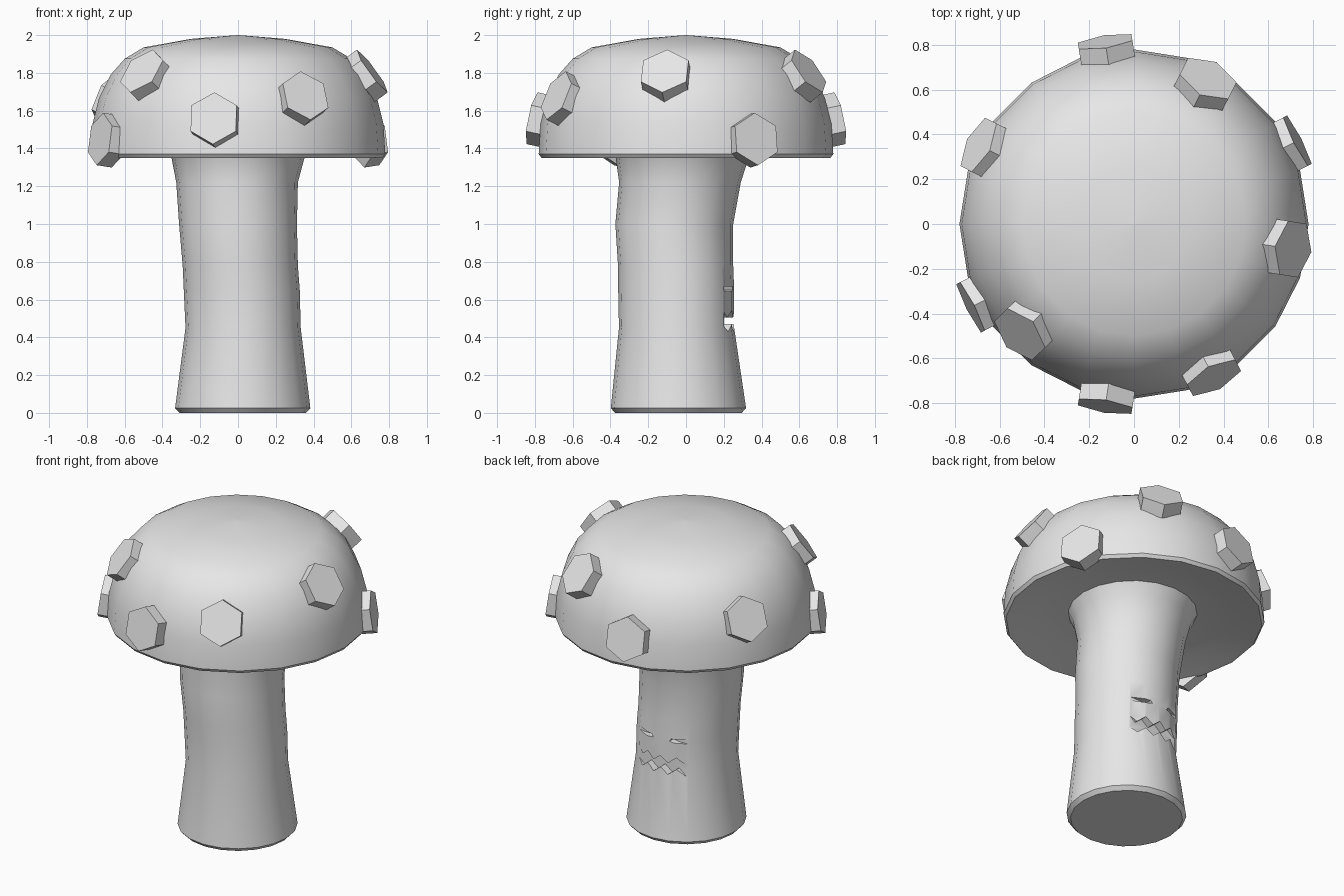
import bpy
import bmesh
from math import sin, cos, pi, radians
from mathutils import Matrix, Vector

if "Cube" in bpy.data.objects:
    bpy.data.objects.remove(bpy.data.objects["Cube"])

SIDES = 20

grey = bpy.data.materials.new("plain grey")
grey.use_nodes = True
grey.diffuse_color = (0.8, 0.8, 0.8, 1)
grey.node_tree.nodes["Principled BSDF"].inputs["Base Color"].default_value = (0.8, 0.8, 0.8, 1)


def ring(x, y, z, r, n=SIDES):
    return [Vector((x + r * cos(2 * pi * i / n), y + r * sin(2 * pi * i / n), z)) for i in range(n)]


def loft(name, rings, matrix=None):
    """Closed skin through equal-sized rings, with both ends filled."""
    bm = bmesh.new()
    loops = [[bm.verts.new(p) for p in points] for points in rings]
    n = len(loops[0])
    for a, b in zip(loops, loops[1:]):
        for i in range(n):
            j = (i + 1) % n
            bm.faces.new((a[i], a[j], b[j], b[i]))
    bm.faces.new(loops[0])
    bm.faces.new(loops[-1])
    if matrix:
        bm.transform(matrix)
    bmesh.ops.recalc_face_normals(bm, faces=bm.faces)
    mesh = bpy.data.meshes.new(name)
    bm.to_mesh(mesh)
    bm.free()
    obj = bpy.data.objects.new(name, mesh)
    bpy.context.collection.objects.link(obj)
    mesh.materials.append(grey)
    return obj


def activate(obj):
    bpy.ops.object.select_all(action="DESELECT")
    obj.select_set(True)
    bpy.context.view_layer.objects.active = obj


def smooth(obj):
    activate(obj)
    bpy.ops.object.shade_smooth_by_angle(angle=radians(40))


def carve(obj, outline):
    """Cut an x-z outline into the back, down to a flat floor."""
    cutter = loft("cutter", [[Vector((x, y, z)) for x, z in outline] for y in (0.2, 0.5)])
    cutter.hide_render = True
    mod = obj.modifiers.new("carve", "BOOLEAN")
    mod.operation = "DIFFERENCE"
    mod.solver = "EXACT"
    mod.object = cutter
    activate(obj)
    bpy.ops.object.modifier_apply(modifier=mod.name)
    bpy.data.objects.remove(cutter)


# Wobbly stem: x, y, z, radius
stem = loft("stem", [ring(*s) for s in (
    (0.025, -0.04, 0, 0.335), (0.025, -0.04, 0.025, 0.358),
    (0.027, -0.05, 0.45, 0.305), (0.02, -0.052, 0.65, 0.307),
    (0.012, -0.055, 0.78, 0.305), (0, -0.062, 1.0, 0.312),
    (-0.005, -0.032, 1.22, 0.322), (0, -0.02, 1.35, 0.352), (0, -0.01, 1.44, 0.4))])

# Slit eyes and zigzag mouth carved in the back
for x in (-0.12, 0.135):
    carve(stem, [(x - 0.07, 0.65), (x - 0.03, 0.643), (x + 0.03, 0.643),
                 (x + 0.07, 0.65), (x + 0.06, 0.668), (x - 0.06, 0.668)])
teeth = 8
xs = [-0.19 + 0.4 * i / teeth for i in range(teeth + 1)]
top = [(x, 0.545 - 0.04 * (i % 2)) for i, x in enumerate(xs)]
bottom = [(x, 0.47 - 0.04 * (i % 2)) for i, x in enumerate(xs)]
carve(stem, top + bottom[::-1])
smooth(stem)

# Domed cap with a hollowed underside: radius, z
cap = loft("cap", [ring(0, 0, z, r) for r, z in (
    (0.005, 2.0), (0.25, 1.98), (0.5, 1.935), (0.6, 1.875), (0.675, 1.79),
    (0.735, 1.67), (0.77, 1.53), (0.78, 1.37), (0.765, 1.35),
    (0.735, 1.355), (0.58, 1.395), (0.3, 1.42))])
smooth(cap)

# Hexagonal spots: azimuth, radius and height of outer face, upward tilt
for number, (az, r, z, tilt) in enumerate((
        (99, 0.825, 1.56, 12), (63, 0.73, 1.81, 36), (27, 0.82, 1.45, 8),
        (-9, 0.72, 1.81, 36), (-62.5, 0.775, 1.68, 24), (-99, 0.825, 1.56, 12),
        (-136, 0.71, 1.81, 36), (-153, 0.82, 1.45, 8), (153, 0.78, 1.67, 24)), 1):
    a, t = radians(az), radians(tilt)
    normal = Vector((cos(a) * cos(t), sin(a) * cos(t), sin(t)))
    side = Vector((-sin(a), cos(a), 0))
    frame = Matrix((normal.cross(side), side, normal)).transposed().to_4x4()
    frame.translation = (r * cos(a), r * sin(a), z)
    loft(f"spot_{number}", [ring(0, 0, d, 0.14, 6) for d in (-0.09, 0)], frame)
